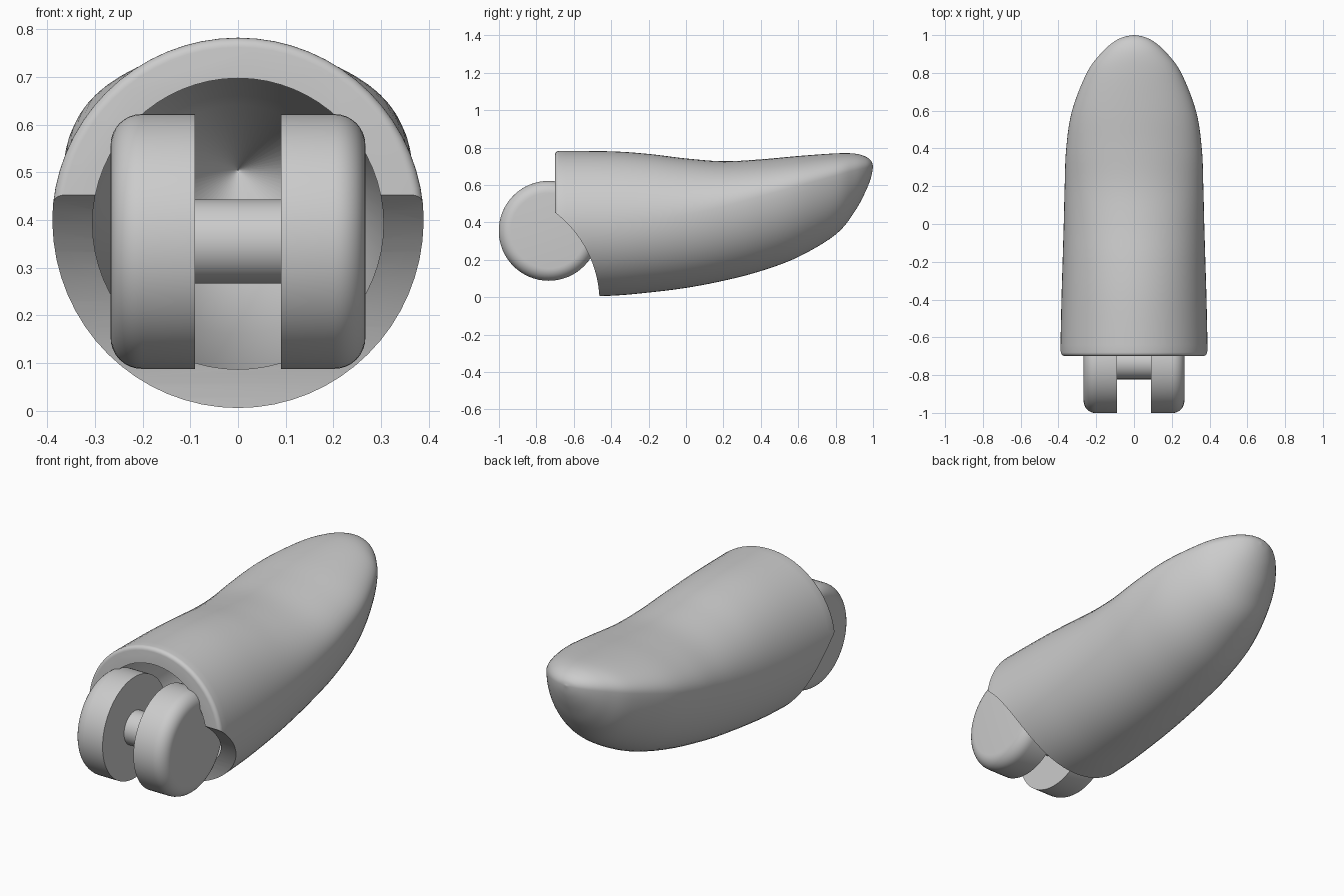
import bpy, bmesh
from math import sin, cos, pi, radians

if "Cube" in bpy.data.objects:
    bpy.data.objects.remove(bpy.data.objects["Cube"], do_unlink=True)

grey = bpy.data.materials.new("plain grey")
grey.use_nodes = True
grey.diffuse_color = (0.6, 0.6, 0.6, 1)
grey.node_tree.nodes["Principled BSDF"].inputs["Base Color"].default_value = (0.6, 0.6, 0.6, 1)

SIDES = 64
HINGE_Y, HINGE_Z = -0.734, 0.355


def loft(name, rings):
    """Skin a list of closed rings and cap both ends."""
    bm = bmesh.new()
    rows = [[bm.verts.new(p) for p in ring] for ring in rings]
    for a, b in zip(rows, rows[1:]):
        for i in range(len(a)):
            j = (i + 1) % len(a)
            bm.faces.new((a[i], a[j], b[j], b[i]))
    bm.faces.new(rows[0])
    bm.faces.new(rows[-1])
    bmesh.ops.recalc_face_normals(bm, faces=bm.faces)
    mesh = bpy.data.meshes.new(name)
    bm.to_mesh(mesh)
    bm.free()
    mesh.materials.append(grey)
    obj = bpy.data.objects.new(name, mesh)
    bpy.context.collection.objects.link(obj)
    return obj


def smooth(obj, angle=35):
    bpy.ops.object.select_all(action="DESELECT")
    obj.select_set(True)
    bpy.context.view_layer.objects.active = obj
    bpy.ops.object.shade_smooth_by_angle(angle=radians(angle))


def section(y, top, bottom, half, mid):
    """Egg-shaped ring across the body, widest at height mid."""
    ring = []
    for i in range(SIDES):
        a = 2 * pi * i / SIDES
        rise = (top - mid) if sin(a) > 0 else (mid - bottom)
        ring.append((half * cos(a), y, mid + rise * sin(a)))
    return ring


def blend(rows, steps):
    """Smooth curve through the station rows."""
    out = []
    for i in range(len(rows) - 1):
        p0, p1 = rows[max(i - 1, 0)], rows[i]
        p2, p3 = rows[i + 1], rows[min(i + 2, len(rows) - 1)]
        for s in range(steps):
            t = s / steps
            out.append([0.5 * (2 * b + (c - a) * t + (2 * a - 5 * b + 4 * c - d) * t * t
                               + (3 * b - a - 3 * c + d) * t ** 3)
                        for a, b, c, d in zip(p0, p1, p2, p3)])
    return out + [rows[-1]]


def drum(name, profile, y, z, sides=SIDES):
    """Turn an (x, radius) profile about a sideways axis."""
    return loft(name, [[(x, y + r * cos(2 * pi * i / sides), z + r * sin(2 * pi * i / sides))
                        for i in range(sides)] for x, r in profile])


# Fingertip body: y, top, bottom, half width, height of widest point
stations = [
    (-0.68, 0.782, 0.002, 0.390, 0.392),
    (-0.40, 0.780, 0.008, 0.384, 0.395),
    (-0.20, 0.766, 0.025, 0.378, 0.410),
    (0.00, 0.742, 0.050, 0.372, 0.440),
    (0.20, 0.727, 0.088, 0.367, 0.485),
    (0.40, 0.737, 0.140, 0.359, 0.540),
    (0.60, 0.755, 0.215, 0.328, 0.595),
    (0.80, 0.769, 0.335, 0.250, 0.650),
    (0.90, 0.768, 0.455, 0.178, 0.677),
    (0.96, 0.752, 0.565, 0.113, 0.692),
    (0.99, 0.728, 0.643, 0.056, 0.699),
    (1.00, 0.702, 0.698, 0.003, 0.700),
]
lip = []
for k in range(5):
    a = pi / 2 * k / 5
    r = 0.37 + 0.02 * sin(a)
    lip.append((-0.68 - 0.02 * cos(a), 0.392 + r, 0.392 - r, r, 0.392))
body = loft("fingertip_shell", [section(*row) for row in lip + blend(stations, 5)])

# Hollow socket and the scooped underside
hollow = [(-0.90, 0.697, 0.087, 0.305, 0.392), (-0.45, 0.697, 0.087, 0.305, 0.392),
          (0.0, 0.66, 0.16, 0.26, 0.42), (0.3, 0.64, 0.26, 0.20, 0.46),
          (0.55, 0.506, 0.504, 0.001, 0.505)]
cutters = [loft("socket_cutter", [section(*row) for row in hollow]),
           drum("scoop_cutter", [(-0.6, 0.608), (0.6, 0.608)], -1.07, -0.03, 128)]
bpy.context.view_layer.objects.active = body
for cutter in cutters:
    cutter.hide_render = True
    mod = body.modifiers.new(cutter.name, "BOOLEAN")
    mod.operation = "DIFFERENCE"
    mod.solver = "EXACT"
    mod.object = cutter
    bpy.ops.object.modifier_apply(modifier=mod.name)
    bpy.data.objects.remove(cutter, do_unlink=True)
smooth(body)

# Two hinge knuckles with rounded outer rims
R, FILLET, INNER, OUTER = 0.267, 0.065, 0.09, 0.267
rim = [(OUTER - FILLET + FILLET * sin(pi / 2 * k / 8),
        R - FILLET + FILLET * cos(pi / 2 * k / 8)) for k in range(9)]
for side, label in ((1, "left"), (-1, "right")):
    profile = [(side * x, r) for x, r in [(INNER, R)] + rim]
    smooth(drum(label + "_knuckle", profile, HINGE_Y, HINGE_Z))

# Hinge pin between the knuckles
smooth(drum("hinge_pin", [(-0.1, 0.088), (0.1, 0.088)], HINGE_Y, HINGE_Z))
